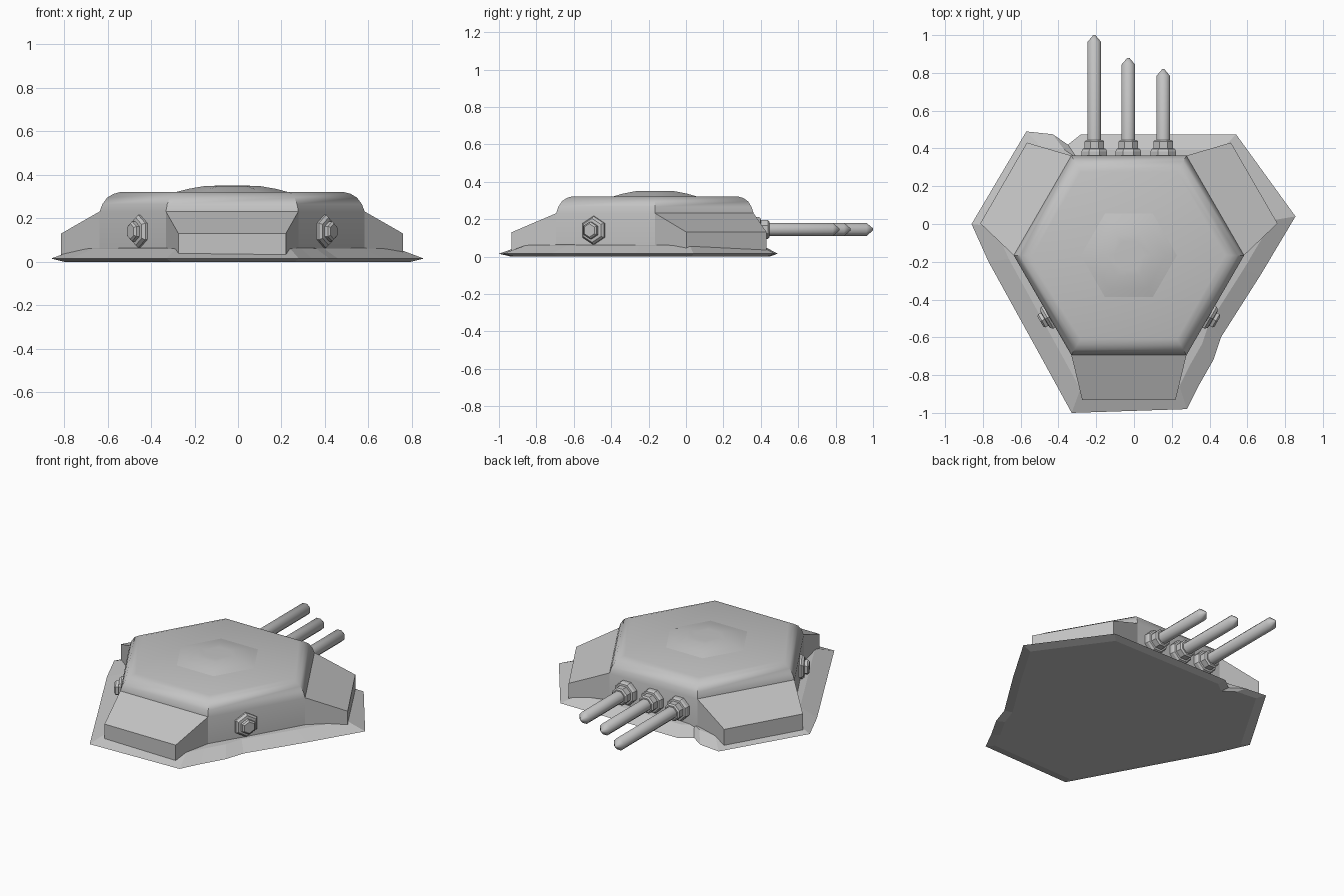
import bpy, bmesh, math
from mathutils import Matrix, Vector

if "Cube" in bpy.data.objects:
    bpy.data.objects.remove(bpy.data.objects["Cube"])

grey = bpy.data.materials.new("light_grey")
grey.diffuse_color = (0.55, 0.55, 0.55, 1)
grey.use_nodes = True
grey.node_tree.nodes["Principled BSDF"].inputs["Base Color"].default_value = grey.diffuse_color
CX, CY = -0.027, -0.166


def finish(name, bm, smooth=None):
    bmesh.ops.recalc_face_normals(bm, faces=bm.faces[:])
    me = bpy.data.meshes.new(name)
    bm.to_mesh(me)
    bm.free()
    me.materials.append(grey)
    ob = bpy.data.objects.new(name, me)
    bpy.context.collection.objects.link(ob)
    if smooth:
        bpy.ops.object.select_all(action='DESELECT')
        ob.select_set(True)
        bpy.context.view_layer.objects.active = ob
        bpy.ops.object.shade_smooth_by_angle(angle=math.radians(smooth))
    return ob


def loft(name, rings, smooth=None):
    """Skin a list of equal-length point rings and cap both ends."""
    bm = bmesh.new()
    vs = [[bm.verts.new(p) for p in r] for r in rings]
    n = len(vs[0])
    for a, b in zip(vs, vs[1:]):
        for i in range(n):
            j = (i + 1) % n
            bm.faces.new((a[i], a[j], b[j], b[i]))
    bm.faces.new(vs[0])
    bm.faces.new(vs[-1])
    return finish(name, bm, smooth)


def ring(r, z, n=6, turn=0.0, cx=CX, cy=CY):
    return [(cx + r * math.cos(turn + math.tau * i / n),
             cy + r * math.sin(turn + math.tau * i / n), z) for i in range(n)]


def turned(name, profile, n, origin, direction, turn=0.0, smooth=None):
    """Revolved part: profile of (radius, distance) along a direction."""
    ob = loft(name, [ring(r, d, n, turn, 0, 0) for r, d in profile], smooth)
    q = Vector(direction).to_track_quat('Z', 'Y').to_matrix().to_4x4()
    ob.data.transform(Matrix.Translation(origin) @ q)
    return ob


# Six-sided hull with rounded shoulder
loft("hull", [ring(r, z) for r, z in
              [(0.61, 0.02), (0.61, 0.23), (0.597, 0.265), (0.575, 0.295),
               (0.545, 0.313), (0.51, 0.322)]], 35)

# Shallow roof dome
loft("roof_dome", [ring(r, z) for r, z in
                   [(0.27, 0.318), (0.20, 0.336), (0.125, 0.349), (0.08, 0.35)]], 35)

# Three sloping armour wings, 120 degrees apart
for k, name in enumerate(("front_wing", "back_right_wing", "back_left_wing")):
    rot = Matrix.Translation((CX, CY, 0)) @ Matrix.Rotation(math.tau * k / 3, 4, 'Z')
    inner = [(-0.305, -0.527, 0.03), (0.305, -0.527, 0.03),
             (0.305, -0.527, 0.232), (-0.305, -0.527, 0.232)]
    outer = [(-0.247, -0.766, 0.03), (0.247, -0.766, 0.03),
             (0.247, -0.766, 0.13), (-0.247, -0.766, 0.13)]
    loft(name, [inner, outer]).data.transform(rot)

# Uneven sloping ground skirt
outline = [(-0.86, 0.0), (-0.57, 0.49), (-0.43, 0.475), (-0.35, 0.42), (-0.28, 0.475),
           (0.54, 0.475), (0.855, 0.04), (0.67, -0.27), (0.46, -0.6), (0.42, -0.72),
           (0.34, -0.86), (0.28, -0.98), (-0.33, -1.0), (-0.50, -0.69), (-0.77, -0.2)]


def scaled(s, z):
    return [(x * s, -0.1 + (y + 0.1) * s, z) for x, y in outline]


loft("ground_skirt", [scaled(0.93, 0.0), scaled(1, 0.015), scaled(0.86, 0.06),
                      scaled(0.74, 0.066)])

# Three barrels with stepped collars
for x, tip, side in ((-0.21, 1.0, "left"), (-0.03, 0.88, "middle"), (0.155, 0.82, "right")):
    o = (x, 0.0, 0.145)
    turned(side + "_barrel", [(0.038, 0.34), (0.038, tip - 0.035), (0.006, tip)],
           8, o, (0, 1, 0), math.pi / 8, 50)
    turned(side + "_collar", [(0.073, 0.34), (0.073, 0.385), (0.066, 0.398), (0.055, 0.40),
                              (0.055, 0.438), (0.046, 0.446)],
           8, o, (0, 1, 0), math.pi / 8)

# Side bolts on the two front flanks
for s, side in ((-1, "left"), (1, "right")):
    normal = Vector((s * math.cos(math.pi / 6), -0.5, 0))
    origin = (CX + s * 0.413, -0.485, 0.14)
    turned(side + "_bolt", [(0.074, -0.02), (0.076, 0.022), (0.064, 0.036),
                            (0.046, 0.038), (0.046, 0.055), (0.036, 0.064)],
           6, origin, normal, math.pi / 6)
